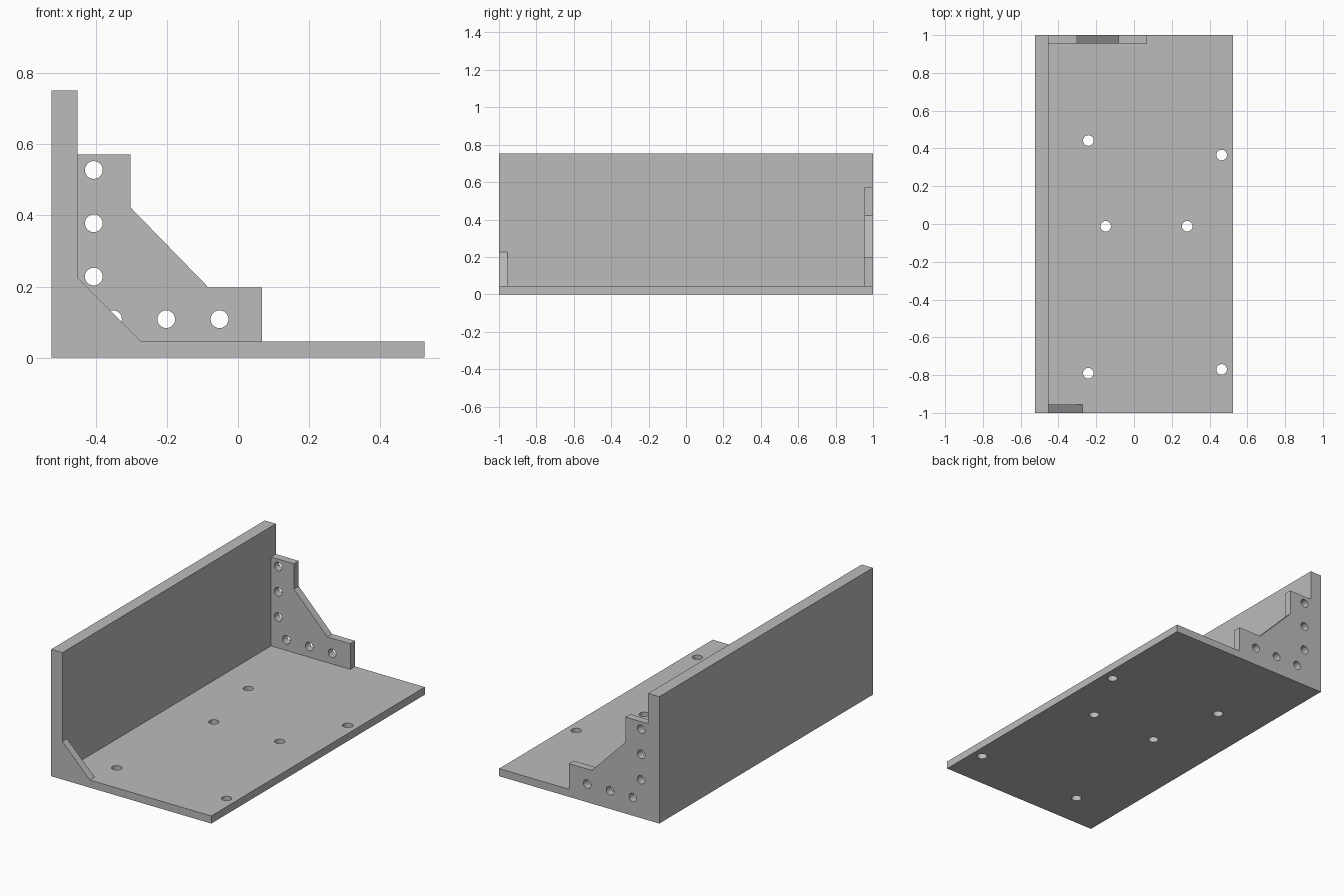
import bpy, bmesh, math
from mathutils import Matrix, Vector

cube = bpy.data.objects.get("Cube")
if cube:
    bpy.data.objects.remove(cube, do_unlink=True)

steel = bpy.data.materials.new("plain_grey")
steel.use_nodes = True
GREY = (0.5, 0.5, 0.5, 1)
steel.diffuse_color = GREY
steel.node_tree.nodes["Principled BSDF"].inputs["Base Color"].default_value = GREY

# Main dimensions
LEFT, RIGHT, INNER = -0.525, 0.525, -0.452
FLOOR, TOP, GUSSET = 0.045, 0.752, 0.045


def add_object(name, bm):
    bmesh.ops.recalc_face_normals(bm, faces=bm.faces)
    mesh = bpy.data.meshes.new(name)
    bm.to_mesh(mesh)
    bm.free()
    mesh.materials.append(steel)
    obj = bpy.data.objects.new(name, mesh)
    bpy.context.collection.objects.link(obj)
    return obj


def extrude_profile(name, points, y0, y1):
    """Extrude an outline in the XZ plane along Y."""
    bm = bmesh.new()
    face = bm.faces.new([bm.verts.new((x, y0, z)) for x, z in points])
    result = bmesh.ops.extrude_face_region(bm, geom=[face])
    moved = [g for g in result["geom"] if isinstance(g, bmesh.types.BMVert)]
    bmesh.ops.translate(bm, verts=moved, vec=(0, y1 - y0, 0))
    return add_object(name, bm)


def drill(target, centres, radius, turn):
    """Cut round holes through a part with one hidden cutter."""
    bm = bmesh.new()
    for centre in centres:
        bmesh.ops.create_cone(
            bm, cap_ends=True, segments=32, radius1=radius, radius2=radius,
            depth=0.2, matrix=Matrix.Translation(Vector(centre)) @ turn)
    cutter = add_object(target.name + "_hole_cutter", bm)
    cutter.hide_render = True
    cutter.hide_viewport = True
    cutter.display_type = 'WIRE'
    mod = target.modifiers.new("holes", 'BOOLEAN')
    mod.operation = 'DIFFERENCE'
    mod.solver = 'EXACT'
    mod.object = cutter


# Base plate and upright wall as one L section
angle = extrude_profile("base_and_wall", [
    (LEFT, 0), (RIGHT, 0), (RIGHT, FLOOR),
    (INNER, FLOOR), (INNER, TOP), (LEFT, TOP)], -1, 1)

# Small triangular gusset at the front end
extrude_profile("front_gusset", [
    (INNER, FLOOR), (-0.272, FLOOR), (INNER, 0.225)], -1, -1 + GUSSET)

# Large stepped gusset at the back end
back = extrude_profile("back_gusset", [
    (INNER, FLOOR), (0.068, FLOOR), (0.068, 0.197), (-0.083, 0.197),
    (-0.302, 0.422), (-0.302, 0.572), (INNER, 0.572)], 1 - GUSSET, 1)

# Mounting holes through the base
drill(angle, [(x, y, 0) for x, y in (
    (-0.242, 0.442), (0.464, 0.365), (-0.15, -0.012),
    (0.282, -0.012), (-0.242, -0.79), (0.464, -0.77))],
    0.028, Matrix.Identity(4))

# Two rows of three holes through the back gusset
row = [(-0.352 + 0.15 * i, 1, 0.108) for i in range(3)]
column = [(-0.406, 1, 0.228 + 0.15 * i) for i in range(3)]
drill(back, row + column, 0.025, Matrix.Rotation(math.pi / 2, 4, 'X'))

# Bake the holes, then drop the cutters
bpy.context.view_layer.update()
graph = bpy.context.evaluated_depsgraph_get()
for part in (angle, back):
    mesh = bpy.data.meshes.new_from_object(part.evaluated_get(graph))
    cutter = part.modifiers["holes"].object
    part.modifiers.clear()
    part.data = mesh
    bpy.data.objects.remove(cutter, do_unlink=True)
    bpy.ops.object.select_all(action='DESELECT')
    part.select_set(True)
    bpy.context.view_layer.objects.active = part
    bpy.ops.object.shade_smooth_by_angle(angle=math.radians(30))
